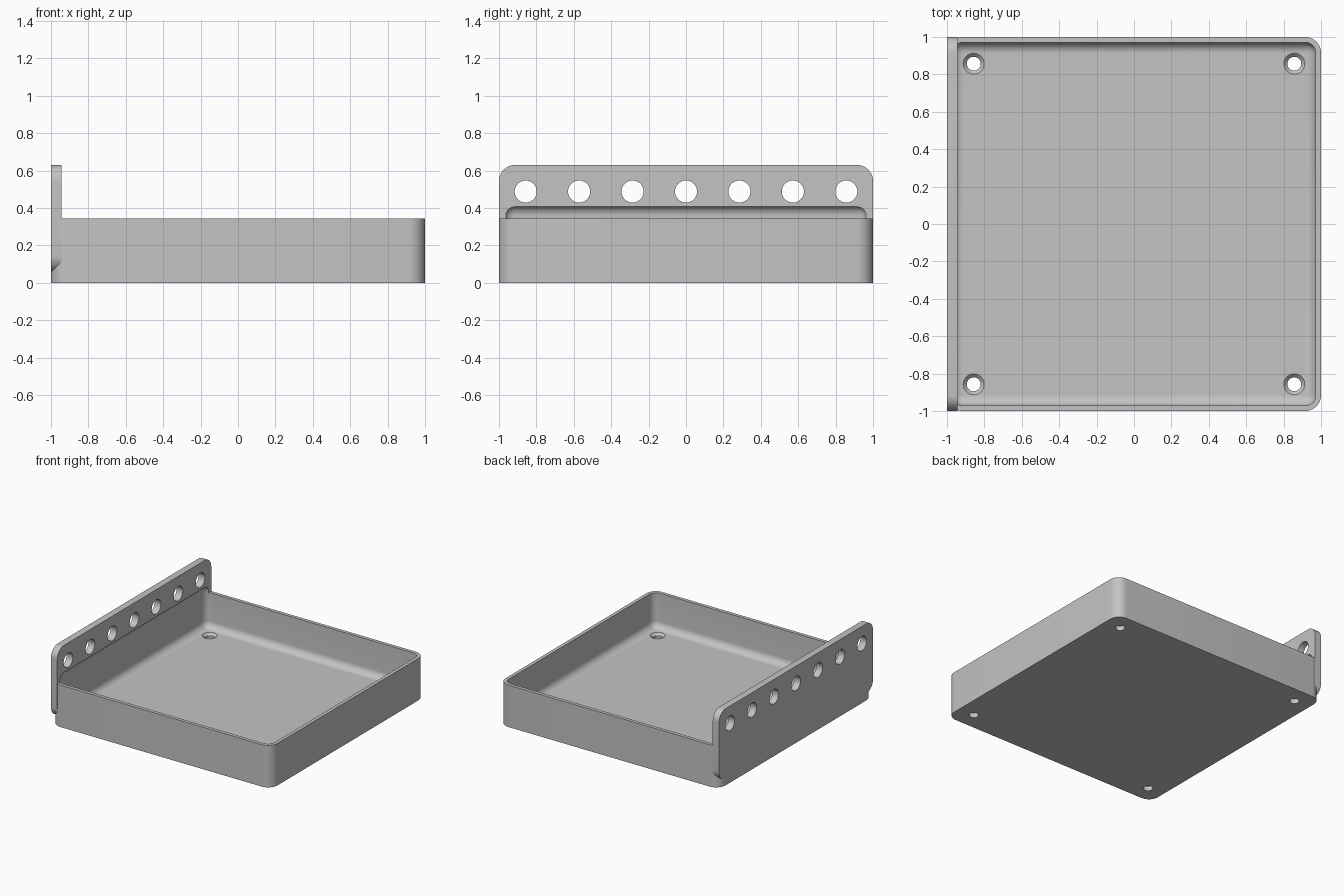
import bpy, bmesh
from math import cos, sin, pi, radians
from mathutils import Matrix, Vector

if "Cube" in bpy.data.objects:
    bpy.data.objects.remove(bpy.data.objects["Cube"])

WALL, PLATE, R = 0.0286, 0.057, 0.0857   # wall, plate thickness, outer corner radius
RIM, TOP = 0.345, 0.63                   # tray rim height, plate top height
PITCH = 2 / 7                            # spacing of the plate holes

grey = bpy.data.materials.new("light_grey")
grey.use_nodes = True
colour = (0.55, 0.55, 0.55, 1)
grey.diffuse_color = colour
grey.node_tree.nodes["Principled BSDF"].inputs["Base Color"].default_value = colour


def finish(bm, name):
    bmesh.ops.recalc_face_normals(bm, faces=bm.faces[:])
    mesh = bpy.data.meshes.new(name)
    bm.to_mesh(mesh)
    bm.free()
    mesh.materials.append(grey)
    obj = bpy.data.objects.new(name, mesh)
    bpy.context.collection.objects.link(obj)
    return obj


def rounded_outline(a0, a1, b0, b1, r, steps=10):
    """Points of a rounded rectangle in two axes."""
    corners = [(a1 - r, b1 - r), (a0 + r, b1 - r), (a0 + r, b0 + r), (a1 - r, b0 + r)]
    return [(a + r * cos(t), b + r * sin(t))
            for q, (a, b) in enumerate(corners)
            for t in [(q + i / steps) * pi / 2 for i in range(steps + 1)]]


def extrude(points, vector, name):
    bm = bmesh.new()
    face = bm.faces.new([bm.verts.new(p) for p in points])
    new = bmesh.ops.extrude_face_region(bm, geom=[face])["geom"]
    moved = [v for v in new if isinstance(v, bmesh.types.BMVert)]
    bmesh.ops.translate(bm, verts=moved, vec=Vector(vector))
    return finish(bm, name)


def hole_cutters(profile, places, name, segments=40):
    """Turned solids along z, one for each placement matrix."""
    bm = bmesh.new()
    for matrix in places:
        rings = [[bm.verts.new(matrix @ Vector((r * cos(2 * pi * i / segments),
                                                r * sin(2 * pi * i / segments), z)))
                  for i in range(segments)] for r, z in profile]
        for low, high in zip(rings, rings[1:]):
            for i in range(segments):
                j = (i + 1) % segments
                bm.faces.new((low[i], low[j], high[j], high[i]))
        bm.faces.new(rings[0][::-1])
        bm.faces.new(rings[-1])
    return finish(bm, name)


def combine(target, other, operation):
    mod = target.modifiers.new(operation, "BOOLEAN")
    mod.operation, mod.solver, mod.object = operation, "EXACT", other
    bpy.context.view_layer.objects.active = target
    bpy.ops.object.modifier_apply(modifier=mod.name)
    bpy.data.objects.remove(other)


# Tray block and upright plate, joined into one solid
tray = extrude([(x, y, 0) for x, y in rounded_outline(-1, 1, -1, 1, R)], (0, 0, RIM), "hanging_tray")
plate = extrude([(-1, y, z) for y, z in rounded_outline(-1, 1, PLATE, TOP, R)], (PLATE, 0, 0), "upright_plate")
combine(tray, plate, "UNION")

# Hollow with rounded edges, which also scoops a shallow recess into the plate
inner, floor, ceiling = 1 - WALL, PLATE, 0.415
bm = bmesh.new()
bmesh.ops.create_cube(bm, size=1)
bmesh.ops.scale(bm, vec=(2 * inner, 2 * inner, ceiling - floor), verts=bm.verts[:])
bmesh.ops.translate(bm, vec=(0, 0, (ceiling + floor) / 2), verts=bm.verts[:])
bmesh.ops.bevel(bm, geom=bm.edges[:], offset=R - WALL, segments=10, profile=0.5, affect="EDGES")
combine(tray, finish(bm, "hollow_cutter"), "DIFFERENCE")

# Row of seven holes through the plate
places = [Matrix.Translation((-1 + PLATE / 2, i * PITCH, 0.488)) @ Matrix.Rotation(pi / 2, 4, "Y")
          for i in range(-3, 4)]
combine(tray, hole_cutters([(0.059, -0.1), (0.059, 0.1)], places, "plate_hole_cutter"), "DIFFERENCE")

# Four countersunk screw holes in the floor
places = [Matrix.Translation((3 * PITCH * sx, 3 * PITCH * sy, 0)) for sx in (-1, 1) for sy in (-1, 1)]
profile = [(0.037, -0.1), (0.037, floor - 0.019), (0.056, floor), (0.056, 0.1)]
combine(tray, hole_cutters(profile, places, "screw_hole_cutter"), "DIFFERENCE")

# Smooth rounded surfaces, sharp edges kept
bpy.ops.object.select_all(action="DESELECT")
tray.select_set(True)
bpy.context.view_layer.objects.active = tray
bpy.ops.object.shade_smooth_by_angle(angle=radians(30))
